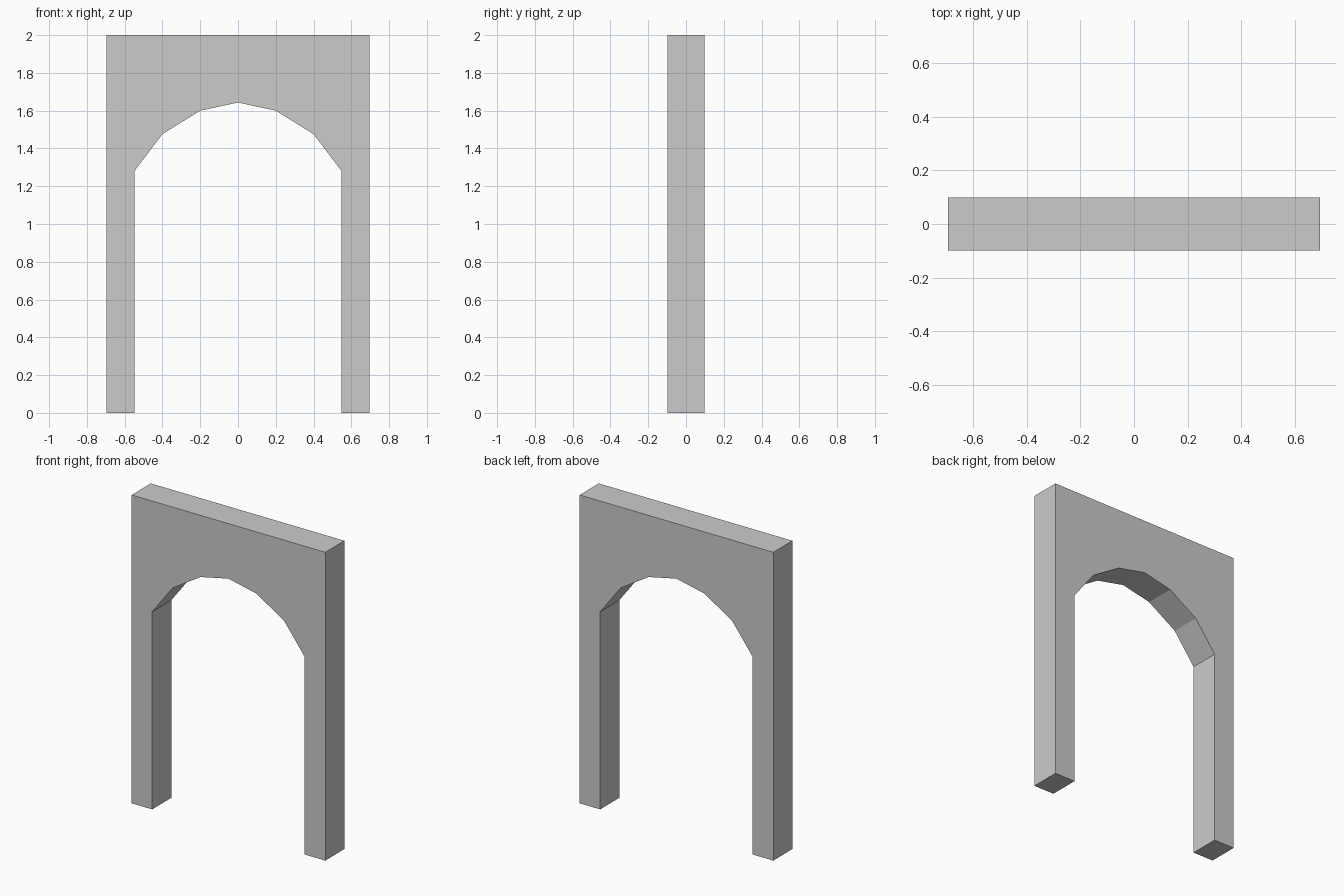
import bpy, bmesh
from mathutils import Vector

if "Cube" in bpy.data.objects:
    bpy.data.objects.remove(bpy.data.objects["Cube"])

HALF_W, HEIGHT, HALF_D = 0.695, 2.0, 0.098

# Right half of the faceted arch opening, floor to just before the crown
half_opening = [(0.547, 0.0), (0.547, 1.282), (0.40, 1.476), (0.20, 1.60)]
crown = (0.0, 1.643)

# Closed outline: outer frame, then the opening mirrored around the crown
outline = [(-HALF_W, 0), (-HALF_W, HEIGHT), (HALF_W, HEIGHT), (HALF_W, 0)]
outline += half_opening + [crown] + [(-x, z) for x, z in reversed(half_opening)]

# Extrude the outline through the wall thickness
bm = bmesh.new()
front = bm.faces.new([bm.verts.new((x, -HALF_D, z)) for x, z in outline])
result = bmesh.ops.extrude_face_region(bm, geom=[front], use_keep_orig=True)
back_verts = [g for g in result["geom"] if isinstance(g, bmesh.types.BMVert)]
bmesh.ops.translate(bm, verts=back_verts, vec=Vector((0, 2 * HALF_D, 0)))
bmesh.ops.recalc_face_normals(bm, faces=bm.faces[:])

mesh = bpy.data.meshes.new("archway")
bm.to_mesh(mesh)
bm.free()
archway = bpy.data.objects.new("archway", mesh)
bpy.context.collection.objects.link(archway)
